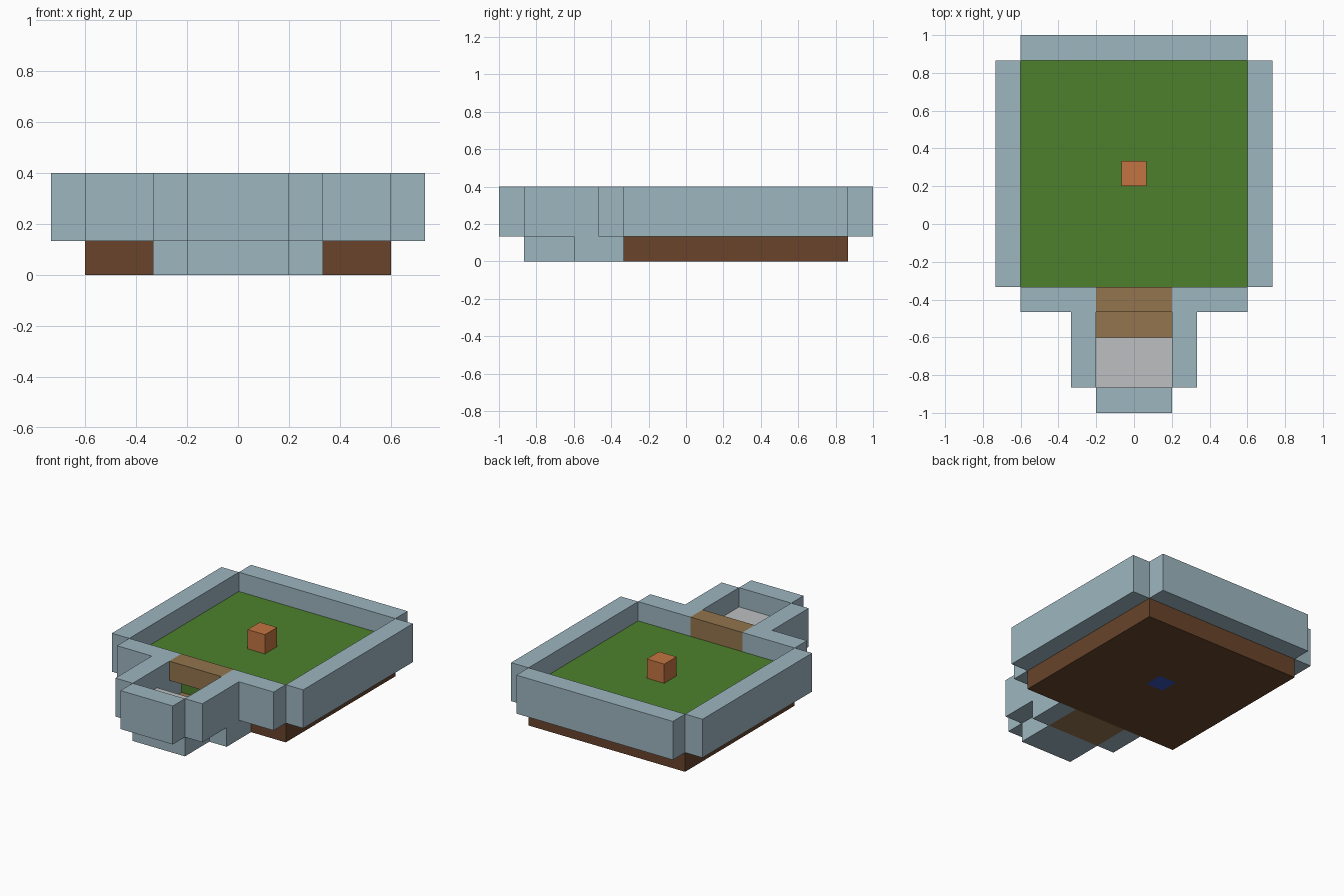
import bpy
import bmesh
from mathutils import Vector

cube = bpy.data.objects.get("Cube")
if cube:
    bpy.data.objects.remove(cube)

U = 2 / 15  # edge length of one block


def linear(c):
    c /= 255
    return c / 12.92 if c <= 0.04045 else ((c + 0.055) / 1.055) ** 2.4


def material(name, r, g, b):
    mat = bpy.data.materials.new(name)
    mat.use_nodes = True
    colour = (linear(r), linear(g), linear(b), 1)
    mat.diffuse_color = colour
    mat.node_tree.nodes["Principled BSDF"].inputs["Base Color"].default_value = colour
    return mat


stone = material("blue grey stone", 157, 182, 192)
grass = material("grass green", 77, 128, 44)
dirt = material("dirt brown", 104, 68, 43)
wood = material("tan wood", 146, 117, 77)
pale = material("pale grey", 189, 191, 192)
clay = material("orange clay", 194, 117, 66)
navy = material("deep blue", 52, 82, 180)


def block(name, mat, x, y, z):
    """Box spanning the given (low, high) ranges, measured in blocks."""
    lo, hi = (Vector(p) * U for p in zip(x, y, z))
    bm = bmesh.new()
    bmesh.ops.create_cube(bm, size=1)
    for v in bm.verts:
        v.co = Vector(h if c > 0 else l for c, l, h in zip(v.co, lo, hi))
    mesh = bpy.data.meshes.new(name)
    bm.to_mesh(mesh)
    bm.free()
    mesh.materials.append(mat)
    obj = bpy.data.objects.new(name, mesh)
    bpy.context.collection.objects.link(obj)
    return obj


# Yard: dirt base, grass and the small block in the middle
base = block("dirt_base", dirt, (-4.5, 4.5), (-2.5, 6.5), (0, 1))
block("grass_field", grass, (-4.5, 4.5), (-2.5, 6.5), (1, 2))
block("centre_block", clay, (-0.5, 0.5), (1.5, 2.5), (2, 3))

# Blue square cut into the underside of the base
base.data.materials.append(navy)
bm = bmesh.new()
bm.from_mesh(base.data)
for point, normal in (((-0.5, 0, 0), (1, 0, 0)), ((0.5, 0, 0), (1, 0, 0)),
                      ((0, 1.5, 0), (0, 1, 0)), ((0, 2.5, 0), (0, 1, 0))):
    bmesh.ops.bisect_plane(bm, geom=bm.verts[:] + bm.edges[:] + bm.faces[:],
                           plane_co=Vector(point) * U, plane_no=normal)
for f in bm.faces:
    c = f.calc_center_median() / U
    if f.normal.z < -0.5 and abs(c.x) < 0.5 and 1.5 < c.y < 2.5:
        f.material_index = 1
bm.to_mesh(base.data)
bm.free()

# Entrance: sunken path, beam above it, and raised porch
block("path", wood, (-1.5, 1.5), (-4.5, -2.5), (0, 1))
block("gate_beam", wood, (-1.5, 1.5), (-3.5, -2.5), (2, 3))
block("porch_floor", pale, (-1.5, 1.5), (-6.5, -4.5), (1, 2))
block("porch_footing", stone, (-1.5, 1.5), (-6.5, -4.5), (0, 1))

# Walls across the ends
block("back_wall", stone, (-4.5, 4.5), (6.5, 7.5), (1, 3))
block("porch_front_wall", stone, (-1.5, 1.5), (-7.5, -6.5), (1, 3))

# Paired walls on both sides
for side, s in (("left", 1), ("right", -1)):
    for name, x, y, z in (
            ("side_wall", (4.5, 5.5), (-2.5, 6.5), (1, 3)),
            ("front_wall", (1.5, 4.5), (-3.5, -2.5), (1, 3)),
            ("porch_wall", (1.5, 2.5), (-6.5, -3.5), (1, 3)),
            ("path_footing", (1.5, 2.5), (-4.5, -2.5), (0, 1))):
        block(side + "_" + name, stone, sorted(s * v for v in x), y, z)
